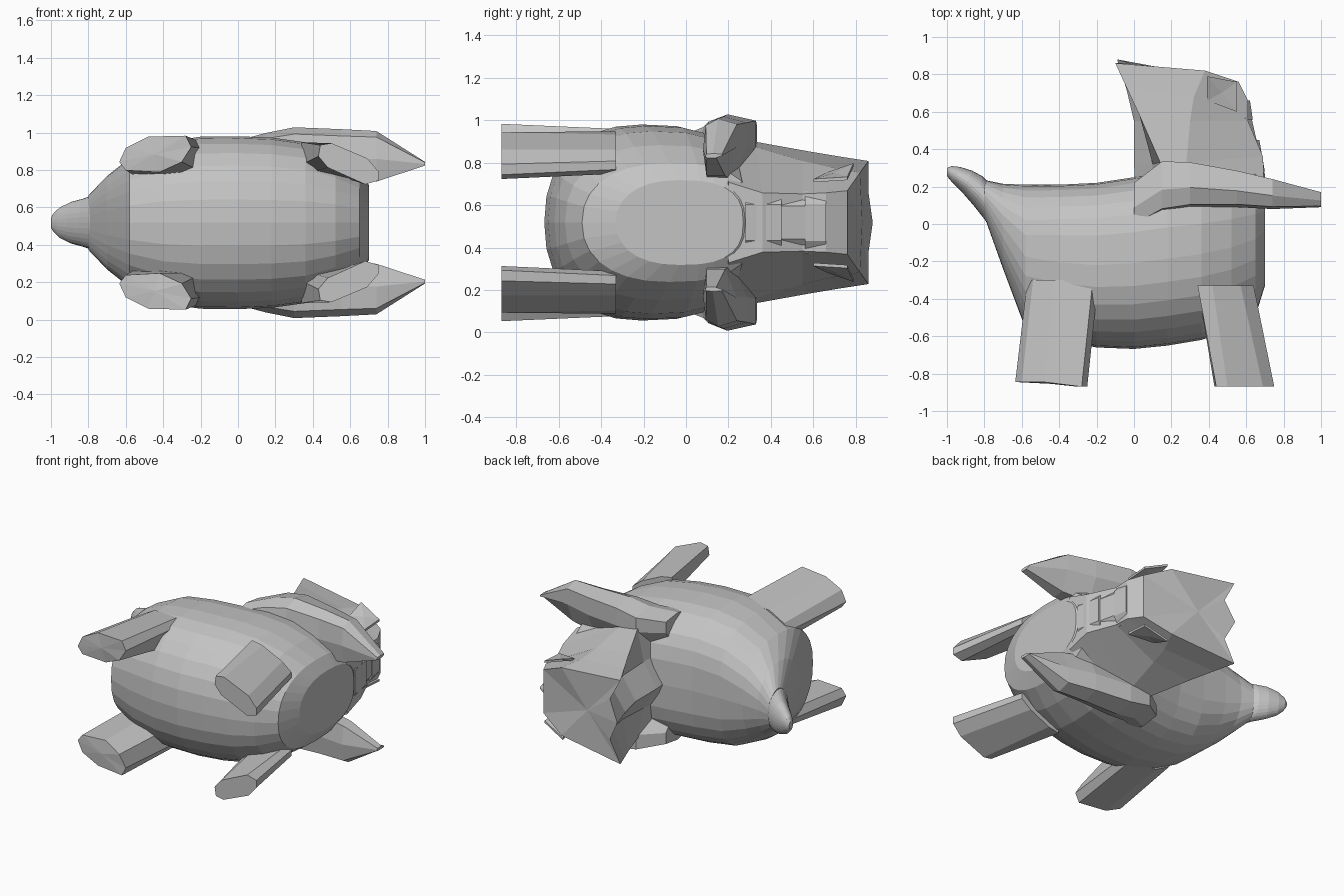
import bpy, bmesh, math

CZ = 0.518  # height of the symmetry plane

grey = bpy.data.materials.new("plain_grey")
grey.diffuse_color = (0.55, 0.55, 0.55, 1)


def loft(name, rings, mirror=False):
    """Skin a list of equal-length closed rings and close both ends."""
    bm = bmesh.new()
    for s in ((1, -1) if mirror else (1,)):
        rows = [[bm.verts.new((x, y, CZ + s * h)) for x, y, h in r] for r in rings]
        n = len(rows[0])
        for a, b in zip(rows, rows[1:]):
            for i in range(n):
                j = (i + 1) % n
                bm.faces.new((a[i], a[j], b[j], b[i]))
        for r in (rows[0], rows[-1]):
            c = bm.verts.new([sum(v.co[k] for v in r) / n for k in range(3)])
            for i in range(n):
                bm.faces.new((r[i], r[(i + 1) % n], c))
    bmesh.ops.recalc_face_normals(bm, faces=bm.faces[:])
    me = bpy.data.meshes.new(name)
    bm.to_mesh(me)
    bm.free()
    me.materials.append(grey)
    ob = bpy.data.objects.new(name, me)
    bpy.context.collection.objects.link(ob)
    return ob


def oval(x, lo, hi, half, back=1.0, front=0.88, n=28, lean=0.0):
    """Rounded ring; back and front set the squareness of its +y and -y halves."""
    pts = []
    for i in range(n):
        a = 2 * math.pi * i / n
        c, s = math.cos(a), math.sin(a)
        p = back if c > 0 else front
        u = math.copysign(abs(c) ** p, c)
        v = math.copysign(abs(s) ** p, s)
        pts.append((x + lean * u, (lo + hi) / 2 + (hi - lo) / 2 * u, half * v))
    return pts


# barrel-shaped body with a flat chest
loft("body", [oval(*r) for r in (
    (-0.80, 0.04, 0.235, 0.145), (-0.70, -0.24, 0.215, 0.25, 0.9),
    (-0.58, -0.56, 0.21, 0.345, 0.8), (-0.40, -0.62, 0.21, 0.43, 0.7),
    (-0.20, -0.66, 0.22, 0.46, 0.68), (0.0, -0.668, 0.25, 0.462, 0.68),
    (0.18, -0.65, 0.28, 0.455, 0.68), (0.36, -0.62, 0.30, 0.43, 0.7),
    (0.52, -0.57, 0.32, 0.365, 0.72), (0.65, -0.49, 0.33, 0.28, 0.75),
    (0.70, -0.33, 0.27, 0.20, 0.75))])

# tapering tail
loft("tail", [oval(*r, front=1.0, lean=l) for *r, l in (
    (-0.78, 0.0, 0.225, 0.145, 0.0), (-0.83, 0.09, 0.255, 0.128, 0.02),
    (-0.89, 0.165, 0.285, 0.112, 0.025), (-0.95, 0.22, 0.305, 0.083, 0.02),
    (-0.985, 0.25, 0.31, 0.05, 0.01), (-1.0, 0.265, 0.30, 0.025, 0.0))])

# legs: an eight-sided outline swept from hip to foot
front_root = [(0.34, 0.43), (0.42, 0.415), (0.57, 0.345), (0.64, 0.29),
              (0.64, 0.25), (0.60, 0.23), (0.40, 0.27), (0.34, 0.31)]
front_foot = [(0.44, 0.415), (0.50, 0.425), (0.69, 0.345), (0.75, 0.275),
              (0.75, 0.225), (0.68, 0.205), (0.48, 0.295), (0.43, 0.355)]
rear_root = [(-0.57, 0.31), (-0.54, 0.36), (-0.43, 0.42), (-0.22, 0.44),
             (-0.19, 0.40), (-0.19, 0.27), (-0.40, 0.25), (-0.55, 0.25)]
rear_foot = [(-0.635, 0.325), (-0.60, 0.40), (-0.48, 0.46), (-0.28, 0.465),
             (-0.25, 0.405), (-0.30, 0.325), (-0.42, 0.27), (-0.60, 0.28)]
for name, root, foot, y0 in (("front_legs", front_root, front_foot, -0.33),
                             ("rear_legs", rear_root, rear_foot, -0.30)):
    loft(name, [[(x, y0, h) for x, h in root],
                [(x, -0.845 - 0.025 * (x > -0.4), h) for x, h in foot]], mirror=True)


# broad pointed shoulder flaps
def flap_ring(x, y0, y1, h0, h1):
    w, t = y1 - y0, h1 - h0
    return [(x, y0 + u * w, h0 + v * t) for u, v in (
        (0.1, 0), (0, 0.45), (0.08, 0.88), (0.45, 1), (1, 0.9), (1, 0.5), (0.65, 0))]


loft("shoulder_flaps", [flap_ring(*r) for r in (
    (0.0, -0.02, 0.22, 0.25, 0.44), (0.15, 0.06, 0.335, 0.23, 0.48),
    (0.30, 0.085, 0.33, 0.21, 0.51), (0.55, 0.09, 0.285, 0.20, 0.50),
    (0.74, 0.08, 0.24, 0.22, 0.49), (1.0, 0.09, 0.17, 0.305, 0.325))], mirror=True)


# hooded neck: wide jagged back edge, narrow front
def hood_ring(half):
    return half + [(x, y, -h) for x, y, h in reversed(half[1:])]


levels = [
    [(0.01, 0.15, 0), (0.08, 0.15, 0.17), (0.10, 0.15, 0.38), (0.25, 0.15, 0.41), (0.695, 0.20, 0.19)],
    [(0.00, 0.32, 0), (0.10, 0.32, 0.16), (0.14, 0.33, 0.38), (0.28, 0.33, 0.355), (0.69, 0.36, 0.14)],
    [(0.00, 0.55, 0), (0.10, 0.55, 0.15), (0.03, 0.58, 0.335), (0.30, 0.55, 0.29), (0.61, 0.55, 0.135)],
    [(-0.04, 0.72, 0), (0.06, 0.72, 0.14), (-0.04, 0.73, 0.31), (0.32, 0.68, 0.26), (0.61, 0.66, 0.14)],
    [(-0.09, 0.88, 0), (-0.02, 0.86, 0.14), (-0.10, 0.86, 0.29), (0.38, 0.82, 0.235), (0.56, 0.76, 0.15)],
]
loft("hood", [hood_ring(l) for l in levels])


# stepped bands down the front of the neck
def band(name, y0, y1, x0, x1, half):
    def ring(y, x):
        return [(0.5, y, half), (x - 0.04, y, half), (x, y, half * 0.6),
                (x, y, -half * 0.6), (x - 0.04, y, -half), (0.5, y, -half)]
    loft(name, [ring(y0, x0), ring(y1, x1)])


band("lower_neck_band", 0.28, 0.45, 0.70, 0.67, 0.14)
band("middle_neck_band", 0.45, 0.56, 0.655, 0.63, 0.13)
band("upper_neck_band", 0.56, 0.66, 0.635, 0.62, 0.145)

# small slanted side tufts
loft("side_tufts", [
    [(0.39, 0.79, 0.265), (0.55, 0.76, 0.20), (0.55, 0.60, 0.19), (0.39, 0.66, 0.22)],
    [(0.39, 0.79, 0.28), (0.55, 0.76, 0.215), (0.55, 0.60, 0.205), (0.39, 0.66, 0.235)],
], mirror=True)
